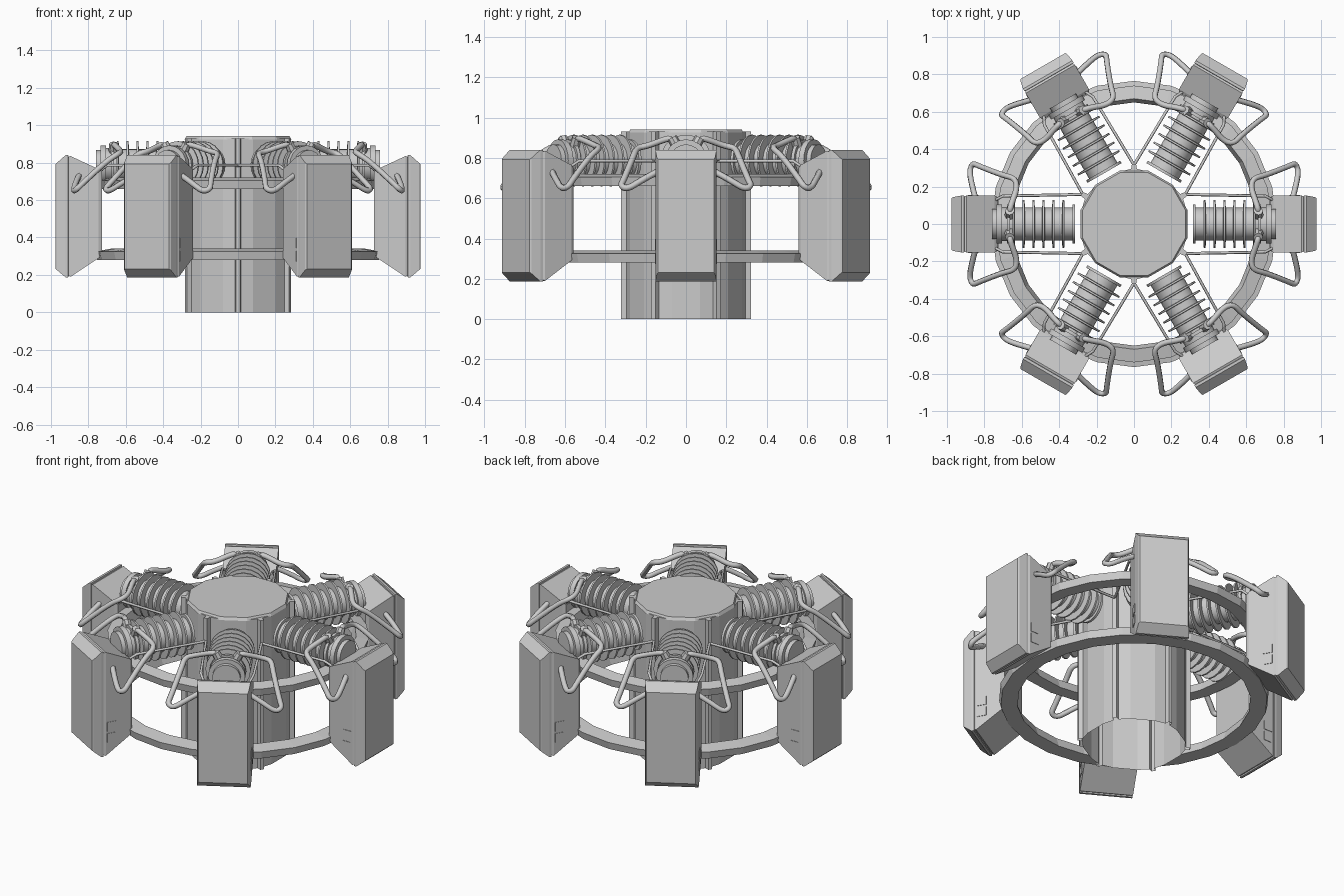
import bpy, bmesh, math
from mathutils import Matrix, Vector

if "Cube" in bpy.data.objects:
    bpy.data.objects.remove(bpy.data.objects["Cube"])

def add_mesh(name, bm, rot=0.0, smooth=False):
    bmesh.ops.recalc_face_normals(bm, faces=bm.faces)
    me = bpy.data.meshes.new(name)
    bm.to_mesh(me)
    bm.free()
    ob = bpy.data.objects.new(name, me)
    ob.rotation_euler.z = rot
    bpy.context.collection.objects.link(ob)
    if smooth:
        bpy.context.view_layer.objects.active = ob
        bpy.ops.object.select_all(action='DESELECT')
        ob.select_set(True)
        bpy.ops.object.shade_smooth_by_angle(angle=math.radians(35))
    return ob

def loft(loops, closed=False, cap_start=True, cap_end=True):
    """Skin matching loops of points."""
    bm = bmesh.new()
    vs = [[bm.verts.new(p) for p in lp] for lp in loops]
    n = len(vs[0])
    pairs = list(zip(vs, vs[1:])) + ([(vs[-1], vs[0])] if closed else [])
    for a, b in pairs:
        for i in range(n):
            j = (i + 1) % n
            bm.faces.new((a[i], a[j], b[j], b[i]))
    if not closed:
        if cap_start: bm.faces.new(vs[0])
        if cap_end: bm.faces.new(vs[-1])
    return bm

def box(bm, centre, size):
    m = Matrix.Translation(centre) @ Matrix.Diagonal((*size, 1))
    bmesh.ops.create_cube(bm, size=1, matrix=m)

def tube(name, pts, r, rot, nurbs=True):
    cu = bpy.data.curves.new(name, 'CURVE')
    cu.dimensions = '3D'
    cu.bevel_depth = r
    cu.bevel_resolution = 1
    cu.use_fill_caps = True
    cu.resolution_u = 4
    sp = cu.splines.new('NURBS' if nurbs else 'POLY')
    sp.points.add(len(pts) - 1)
    for p, co in zip(sp.points, pts):
        p.co = (*co, 1)
    if nurbs:
        sp.order_u = 3
        sp.use_endpoint_u = True
    ob = bpy.data.objects.new(name, cu)
    ob.rotation_euler.z = rot
    bpy.context.collection.objects.link(ob)

def circle(r, z, n, off=0.0):
    return [(r * math.cos(off + 2 * math.pi * i / n), r * math.sin(off + 2 * math.pi * i / n), z) for i in range(n)]

# Central column: faceted shell, open below, with narrow ribs between the units
section = []
for k in range(6):
    for deg, r in ((-14, .29), (14, .29), (27, .295), (28, .322), (32, .322), (33, .295)):
        a = math.radians(60 * k + deg)
        section.append((r * math.cos(a), r * math.sin(a)))
add_mesh("central_column", loft([[(x, y, z) for x, y in section] for z in (0, .93)], cap_start=False))
add_mesh("column_lid", loft([circle(.295, .925, 12, math.pi / 12), circle(.285, .942, 12, math.pi / 12)]))

# Two faceted hoops joining the units
for name, z0, z1, ri, ro in (("upper_ring", .66, .72, .65, .74), ("lower_ring", .28, .34, .66, .765)):
    n = 24
    add_mesh(name, loft([circle(ri, z0, n), circle(ro - .01, z0, n),
                         circle(ro, z1 - .015, n), circle(ri + .02, z1, n)], closed=True))

# Six radial units
CZ = .787
coil = [(.315, .105), (.33, .105), (.33, .087)]
for i in range(6):
    x = .378 + .053 * i
    coil += [(x - .007, .087), (x - .005, .128), (x + .005, .128), (x + .007, .087)]
coil += [(.662, .087), (.662, .105), (.68, .105), (.68, .09), (.705, .09), (.705, .105), (.735, .105), (.735, .08), (.76, .08)]

def rect(x, hw, z0, z1):
    return [(x, -hw, z0), (x, hw, z0), (x, hw, z1), (x, -hw, z1)]

for k in range(6):
    rot = math.radians(60 * k)
    # Finned spindle
    add_mesh(f"finned_spindle_{k}", loft(
        [[(x, r * math.cos(t), CZ + r * math.sin(t)) for t in (2 * math.pi * i / 20 for i in range(20))]
         for x, r in coil]), rot, True)
    # Tapered housing and its outer cover
    add_mesh(f"housing_{k}", loft([rect(.727, .143, .31, .75), rect(.745, .152, .29, .765),
                                   rect(.895, .152, .19, .835), rect(.908, .146, .195, .83)]), rot)
    add_mesh(f"outer_cover_{k}", loft([rect(.905, .143, .20, .825), rect(.908, .152, .187, .84),
                                       rect(.922, .152, .187, .84), rect(.967, .144, .225, .80),
                                       rect(.975, .138, .232, .793)]), rot)
    # Small side plates
    bm = bmesh.new()
    for s in (-1, 1):
        for x, z in ((.86, .37), (.86, .30)):
            box(bm, (x, s * .1525, z), (.055, .005, .055))
    add_mesh(f"side_plates_{k}", bm, rot)
    for s, side in ((-1, "right"), (1, "left")):
        # Looping hose from spindle collar to housing side
        pts = [(.665, .05, .86), (.665, .07, .90), (.655, .11, .89), (.625, .19, .86), (.635, .245, .85),
               (.70, .26, .81), (.83, .31, .69), (.86, .325, .66), (.88, .29, .645),
               (.87, .22, .69), (.85, .145, .73)]
        tube(f"hose_{side}_{k}", [(x, s * y, z) for x, y, z in pts], .016, rot)
        # Hose fitting on the collar
        bm = bmesh.new()
        bmesh.ops.create_cone(bm, cap_ends=True, segments=8, radius1=.028, radius2=.024, depth=.06,
                              matrix=Matrix.Translation((.665, s * .055, .875)) @ Matrix.Rotation(-s * .5, 4, 'X'))
        add_mesh(f"hose_fitting_{side}_{k}", bm, rot)
        # Straight brace rod
        tube(f"brace_rod_{side}_{k}", [(.27, s * .158, .785), (.70, s * .15, .785), (.76, s * .12, .74)], .008, rot, False)
